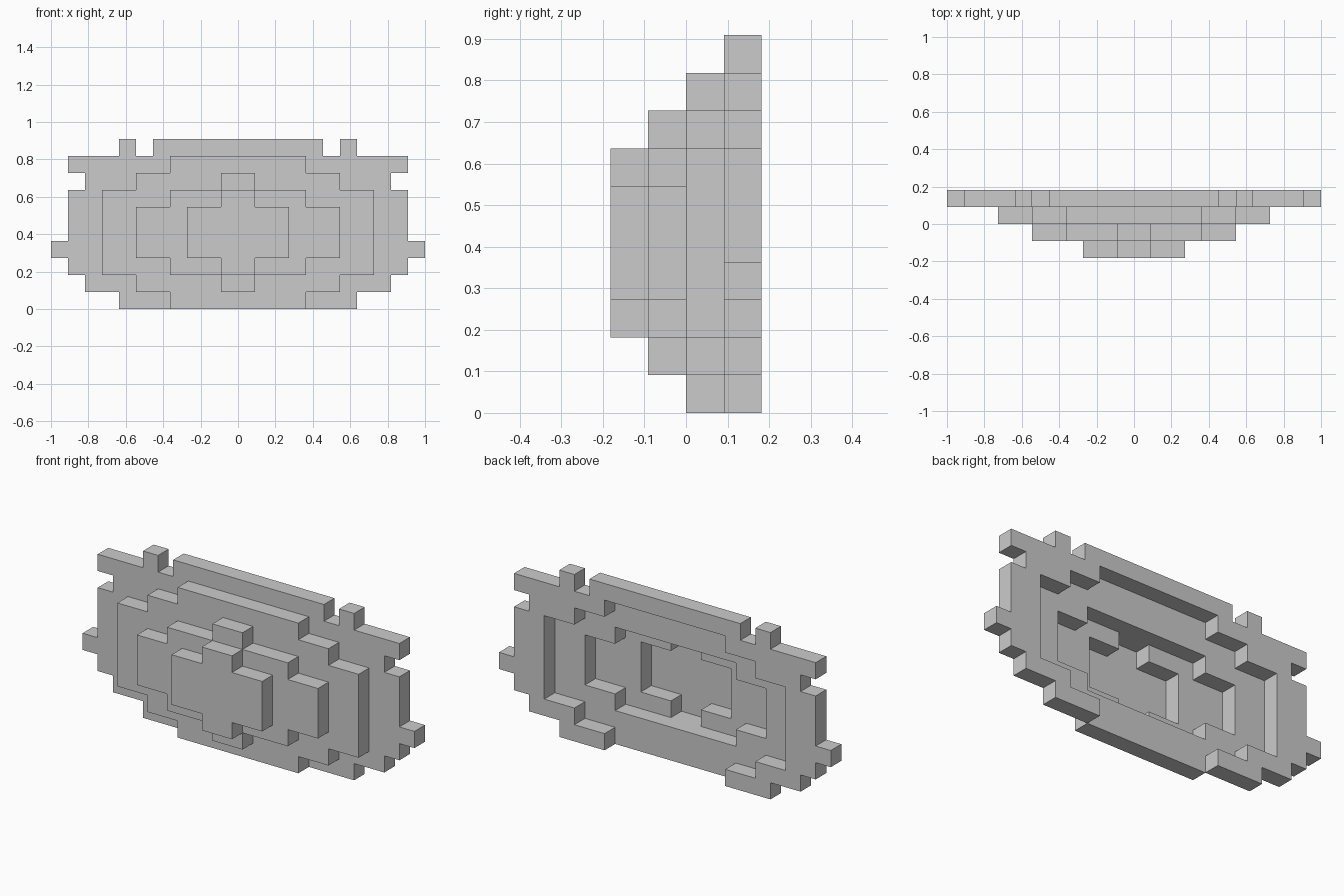
import bpy, bmesh, math
from mathutils import Vector

if "Cube" in bpy.data.objects:
    bpy.data.objects.remove(bpy.data.objects["Cube"])

U = 1 / 11  # one block


def block(half, z0, z1):
    """Cells (x, z) of a centred rectangle."""
    return {(x, z) for x in range(-half, half) for z in range(z0, z1)}


# Stepped outlines, in blocks, from the back outwards to the front
rim_outline = set()
for z, half in enumerate([7, 9, 10, 11, 10, 10, 10, 9, 10, 7]):
    rim_outline |= block(half, z, z + 1)
rim_outline -= block(6, 9, 10) - block(5, 9, 10)      # notches in the top edge
outer_outline = block(8, 2, 7) | block(6, 1, 8) | block(4, 0, 9)
inner_outline = block(4, 2, 7) | block(6, 3, 6)
centre = block(3, 3, 6) | block(1, 2, 7)
bumps = block(1, 1, 2) | block(1, 7, 8)               # sit on the outer step

# Each layer is one block deep and open where the next one projects
layers = {
    "back_rim": (1, rim_outline - outer_outline),
    "outer_step": (0, outer_outline - inner_outline),
    "inner_step": (-1, (inner_outline - centre) | bumps),
    "front_centre": (-2, centre),
}
solid = {(x, y, z) for y, cells in layers.values() for x, z in cells}


def build_layer(name, y, cells):
    bm = bmesh.new()
    verts = {}

    def vert(p):
        key = tuple(round(c) for c in p)
        if key not in verts:
            verts[key] = bm.verts.new(Vector(key) * U)
        return verts[key]

    # Only faces not covered by a neighbouring block
    for x, z in sorted(cells):
        for axis in range(3):
            for side in (-1, 1):
                n = [x, y, z]
                n[axis] += side
                if tuple(n) in solid:
                    continue
                a, b = (axis + 1) % 3, (axis + 2) % 3
                loop = [(0, 0), (1, 0), (1, 1), (0, 1)]
                pts = []
                for da, db in loop[::side]:
                    p = [x, y, z]
                    p[axis] += side > 0
                    p[a] += da
                    p[b] += db
                    pts.append(vert(p))
                bm.faces.new(pts)
    # Merge flat areas
    bmesh.ops.dissolve_limit(bm, angle_limit=math.radians(1),
                             verts=bm.verts[:], edges=bm.edges[:])
    mesh = bpy.data.meshes.new(name)
    bm.to_mesh(mesh)
    bm.free()
    bpy.context.collection.objects.link(bpy.data.objects.new(name, mesh))


for name, (y, cells) in layers.items():
    build_layer(name, y, cells)
